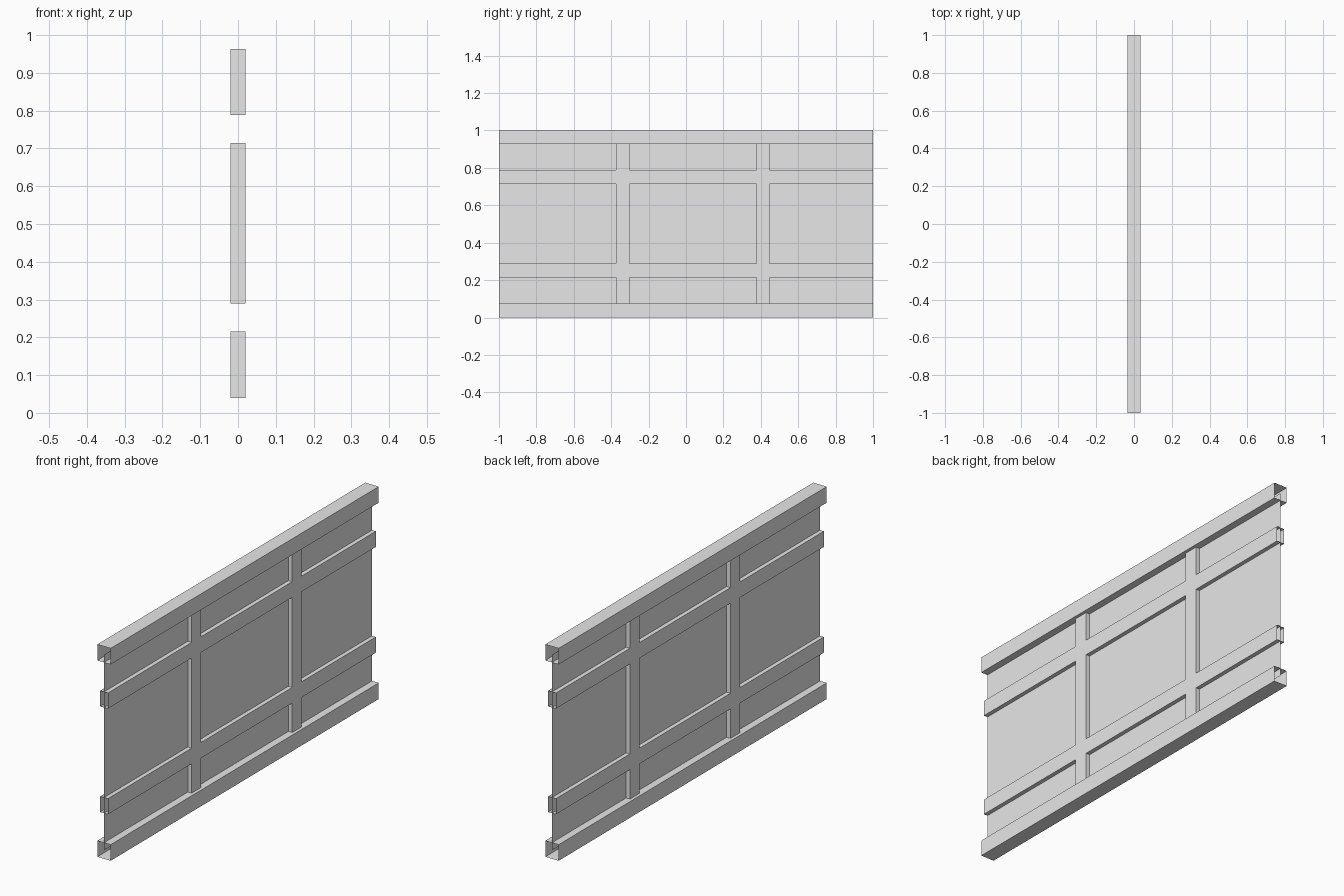
import bpy

cube = bpy.data.objects.get("Cube")
if cube:
    bpy.data.objects.remove(cube, do_unlink=True)

HEIGHT = 1.003
RAIL_X, RAIL_H = 0.035, 0.076   # half depth and height of the edge rails
BATTEN_X = 0.02                 # half depth of the battens

grey = bpy.data.materials.new("light_grey")
grey.use_nodes = True
grey.diffuse_color = (0.8, 0.8, 0.8, 1)
grey.node_tree.nodes["Principled BSDF"].inputs["Base Color"].default_value = (0.8, 0.8, 0.8, 1)


def make(name, quads):
    """Build an object from a list of quads, sharing matching corners."""
    index, faces = {}, []
    for quad in quads:
        faces.append([index.setdefault(p, len(index)) for p in quad])
    mesh = bpy.data.meshes.new(name)
    mesh.from_pydata(list(index), [], faces)
    mesh.materials.append(grey)
    mesh.update()
    obj = bpy.data.objects.new(name, mesh)
    bpy.context.collection.objects.link(obj)


def face_x(x, y0, y1, z0, z1):
    quad = [(x, y0, z0), (x, y1, z0), (x, y1, z1), (x, y0, z1)]
    return quad if x >= 0 else quad[::-1]


def wall_z(z, y0, y1, half, up):
    quad = [(-half, y0, z), (half, y0, z), (half, y1, z), (-half, y1, z)]
    return quad if up else quad[::-1]


def wall_y(y, z0, z1, half, back):
    quad = [(-half, y, z0), (half, y, z0), (half, y, z1), (-half, y, z1)]
    return quad[::-1] if back else quad


# Edge rails: hollow tubes with open ends
for name, z0 in (("bottom_rail", 0), ("top_rail", HEIGHT - RAIL_H)):
    z1 = z0 + RAIL_H
    make(name, [face_x(RAIL_X, -1, 1, z0, z1), face_x(-RAIL_X, -1, 1, z0, z1),
                wall_z(z0, -1, 1, RAIL_X, False), wall_z(z1, -1, 1, RAIL_X, True)])

# Thin centre panel, reaching halfway into both rails
make("centre_panel", [face_x(0, -1, 1, 0.04, HEIGHT - 0.04)])

# Batten lattice: odd columns and odd rows of this grid stand proud of the panel
ys = [-1, -0.374, -0.303, 0.376, 0.447, 1]
zs = [0.04, 0.215, 0.289, HEIGHT - 0.289, HEIGHT - 0.215, HEIGHT - 0.04]


def raised(i, j):
    return i % 2 == 1 or j % 2 == 1


lattice = []
for i in range(5):
    for j in range(5):
        y0, y1, z0, z1 = ys[i], ys[i + 1], zs[j], zs[j + 1]
        if raised(i, j):
            lattice += [face_x(s * BATTEN_X, y0, y1, z0, z1) for s in (1, -1)]
        # Side walls where a batten meets an open bay
        if i < 4 and raised(i, j) != raised(i + 1, j):
            lattice.append(wall_y(y1, z0, z1, BATTEN_X, raised(i, j)))
        if j < 4 and raised(i, j) != raised(i, j + 1):
            lattice.append(wall_z(z1, y0, y1, BATTEN_X, raised(i, j)))
make("batten_lattice", lattice)
